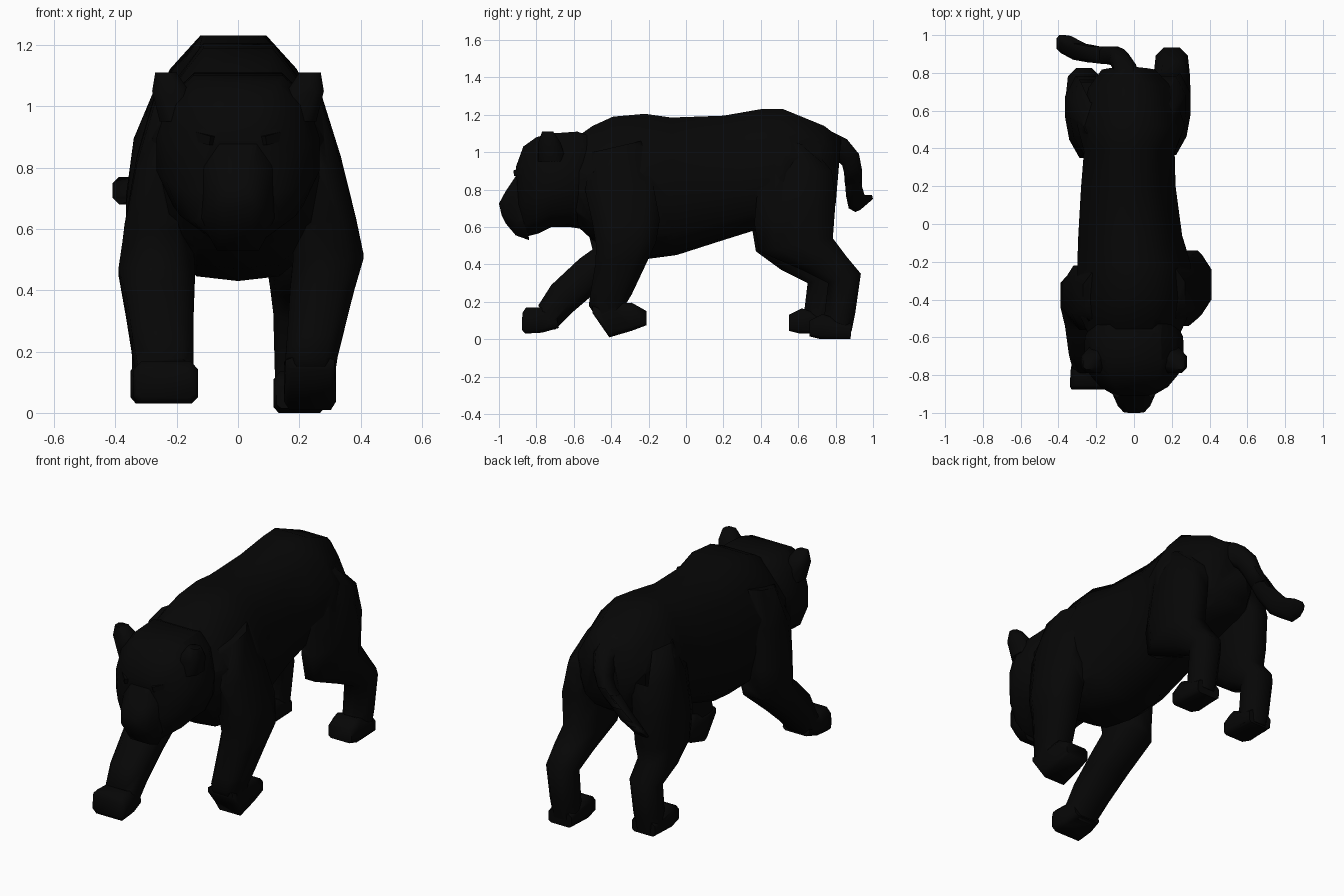
import bpy, bmesh, math
from mathutils import Vector, Matrix
from mathutils.bvhtree import BVHTree

fur = bpy.data.materials.new("black fur")
fur.diffuse_color = (0.002, 0.002, 0.002, 1)
parts = []

# Cross-sections as (side, up) fractions, right half mirrored to the left
def mirrored(half):
    return half + [(-x, z) for x, z in reversed(half) if x > 0]

LIMB = mirrored([(0.55, 1), (1, 0.5), (1, -0.5), (0.55, -1)])
HAUNCH = mirrored([(0.5, 1), (1, 0.5), (1, 0), (0.8, -0.55), (0.3, -1)])
PAW = mirrored([(0.75, 1), (1, 0.6), (1, -0.7), (0.8, -1)])
TORSO = mirrored([(0.38, 1), (0.72, 0.65), (1, 0.2), (1, -0.25),
                  (0.85, -0.7), (0.45, -0.96), (0, -1)])
SKULL = mirrored([(0.55, 1), (0.85, 0.7), (1, 0.2), (1, -0.25),
                  (0.8, -0.7), (0.42, -0.96), (0, -1)])


def finish(name, bm):
    bmesh.ops.recalc_face_normals(bm, faces=bm.faces[:])
    me = bpy.data.meshes.new(name)
    bm.to_mesh(me)
    bm.free()
    me.materials.append(fur)
    ob = bpy.data.objects.new(name, me)
    bpy.context.collection.objects.link(ob)
    parts.append(ob)


# Skin rings given as (x centre, half width, y, z of one edge, y, z of the other)
def loft(name, sections, profile=LIMB):
    bm = bmesh.new()
    rings = []
    for x, w, y0, z0, y1, z1 in sections:
        a, b = Vector((x, y0, z0)), Vector((x, y1, z1))
        rings.append([bm.verts.new(a.lerp(b, (1 + v) / 2) + Vector((u * w, 0, 0)))
                      for u, v in profile])
    n = len(profile)
    for r, s in zip(rings, rings[1:]):
        for i in range(n):
            bm.faces.new((r[i], r[(i + 1) % n], s[(i + 1) % n], s[i]))
    bm.faces.new(rings[0])
    bm.faces.new(rings[-1])
    finish(name, bm)


# Torso and neck
loft("torso", [
    (0, 0.23, -0.62, 0.64, -0.60, 1.07),
    (0, 0.28, -0.50, 0.53, -0.50, 1.14),
    (0, 0.295, -0.40, 0.47, -0.39, 1.19),
    (0, 0.30, -0.20, 0.43, -0.22, 1.205),
    (-0.02, 0.275, -0.05, 0.45, -0.08, 1.185),
    (-0.03, 0.25, 0.20, 0.53, 0.20, 1.195),
    (-0.025, 0.24, 0.36, 0.58, 0.40, 1.23),
    (-0.015, 0.285, 0.52, 0.62, 0.52, 1.23),
    (-0.02, 0.22, 0.70, 0.66, 0.74, 1.14),
    (-0.03, 0.14, 0.80, 0.72, 0.83, 1.07),
], TORSO)

# Head
loft("head", [
    (0, 0.21, -0.50, 0.58, -0.50, 1.08),
    (0, 0.26, -0.62, 0.60, -0.58, 1.11),
    (0, 0.265, -0.72, 0.60, -0.72, 1.10),
    (0, 0.235, -0.79, 0.565, -0.80, 1.08),
    (0, 0.18, -0.85, 0.55, -0.87, 1.03),
    (0, 0.115, -0.885, 0.60, -0.91, 0.92),
], SKULL)
loft("muzzle", [
    (0, 0.125, -0.84, 0.53, -0.86, 0.94),
    (0, 0.11, -0.91, 0.555, -0.905, 0.88),
    (0, 0.085, -0.965, 0.62, -0.965, 0.79),
    (0, 0.055, -0.985, 0.66, -1.0, 0.725),
])
for s, side in ((1, "right"), (-1, "left")):
    loft(side + "_ear", [
        (s * 0.18, 0.075, -0.79, 0.95, -0.64, 0.95),
        (s * 0.22, 0.06, -0.79, 1.05, -0.67, 1.05),
        (s * 0.235, 0.035, -0.77, 1.11, -0.71, 1.11),
    ])
    # Heavy brow over the eye
    bm = bmesh.new()
    bmesh.ops.create_cube(bm, size=1)
    bm.transform(Matrix.Translation((s * 0.122, -0.867, 0.90))
                 @ Matrix.Rotation(s * math.radians(42), 4, 'Z')
                 @ Matrix.Rotation(-s * math.radians(12), 4, 'Y')
                 @ Matrix.Diagonal((0.12, 0.04, 0.03, 1)))
    finish(side + "_brow", bm)

# Left front leg, reaching forward
loft("left_front_leg", [
    (-0.17, 0.10, -0.50, 1.00, -0.26, 1.06),
    (-0.235, 0.095, -0.56, 0.80, -0.22, 0.85),
    (-0.26, 0.11, -0.53, 0.60, -0.22, 0.62),
    (-0.265, 0.125, -0.50, 0.48, -0.25, 0.44),
    (-0.255, 0.11, -0.57, 0.43, -0.46, 0.27),
    (-0.245, 0.10, -0.72, 0.29, -0.60, 0.15),
    (-0.235, 0.09, -0.79, 0.18, -0.70, 0.05),
])
loft("left_front_paw", [
    (-0.235, 0.085, -0.68, 0.06, -0.70, 0.15),
    (-0.235, 0.10, -0.77, 0.035, -0.78, 0.17),
    (-0.235, 0.105, -0.86, 0.03, -0.855, 0.17),
    (-0.235, 0.095, -0.877, 0.05, -0.875, 0.14),
], PAW)

# Right front leg, trailing with the paw folded back
loft("right_front_leg", [
    (0.17, 0.10, -0.50, 1.00, -0.24, 1.06),
    (0.235, 0.10, -0.54, 0.80, -0.18, 0.85),
    (0.28, 0.105, -0.50, 0.62, -0.14, 0.64),
    (0.295, 0.115, -0.48, 0.50, -0.16, 0.52),
    (0.275, 0.105, -0.485, 0.40, -0.21, 0.41),
    (0.25, 0.09, -0.51, 0.25, -0.29, 0.24),
    (0.24, 0.085, -0.52, 0.18, -0.32, 0.19),
    (0.235, 0.075, -0.46, 0.09, -0.35, 0.07),
])
loft("right_front_paw", [
    (0.235, 0.08, -0.50, 0.14, -0.50, 0.18),
    (0.235, 0.085, -0.41, 0.01, -0.41, 0.19),
    (0.235, 0.085, -0.29, 0.045, -0.29, 0.195),
    (0.235, 0.075, -0.21, 0.075, -0.21, 0.15),
], PAW)

# Hind legs: the left one is a mirrored copy set slightly further forward
THIGH = [(0.12, 0.09, 0.46, 1.06, 0.66, 1.04), (0.17, 0.105, 0.39, 0.88, 0.78, 0.90),
         (0.19, 0.11, 0.365, 0.62, 0.80, 0.74), (0.195, 0.105, 0.39, 0.47, 0.785, 0.54)]
SHANK = [(0.20, 0.095, 0.62, 0.37, 0.86, 0.44), (0.20, 0.085, 0.76, 0.30, 0.935, 0.35),
         (0.20, 0.08, 0.74, 0.13, 0.905, 0.14), (0.20, 0.075, 0.72, 0.04, 0.885, 0.04)]
FOOT = [(0.20, 0.075, 0.88, 0.0, 0.885, 0.08), (0.20, 0.085, 0.72, 0.0, 0.73, 0.135),
        (0.20, 0.075, 0.66, 0.015, 0.66, 0.10)]


def placed(sections, left, dy, dz=0):
    return [(-0.065 - x if left else x, w, a + dy, b + dz, c + dy, d + dz)
            for x, w, a, b, c, d in sections]


for side, left, dy, dz in (("right", False, 0, 0), ("left", True, -0.11, 0.03)):
    loft(side + "_hind_leg", placed(THIGH, left, dy * 0.15) + placed(SHANK, left, dy), HAUNCH)
    loft(side + "_hind_paw", placed(FOOT, left, dy, dz), PAW)

# Tail, curling down and out to the left
loft("tail_root", [(-0.03, 0.07, 0.72, 1.02, 0.74, 1.13), (-0.05, 0.06, 0.80, 0.96, 0.86, 1.07),
                   (-0.08, 0.05, 0.835, 0.93, 0.925, 0.99), (-0.11, 0.045, 0.845, 0.89, 0.94, 0.91),
                   (-0.17, 0.05, 0.85, 0.82, 0.94, 0.84)])
loft("tail_tip", [(-0.14, 0.05, 0.85, 0.86, 0.94, 0.88), (-0.21, 0.055, 0.855, 0.77, 0.94, 0.82),
                  (-0.29, 0.06, 0.87, 0.70, 0.955, 0.77), (-0.36, 0.05, 0.905, 0.68, 0.995, 0.77),
                  (-0.38, 0.03, 0.93, 0.69, 1.0, 0.75)])

# Trim away the hidden surface of each part where it sits inside its neighbours
bpy.context.view_layer.update()
trees = {p: BVHTree.FromObject(p, bpy.context.evaluated_depsgraph_get()) for p in parts}
trimmed = {}
for part in parts:
    others = [o for o in parts if o != part and trees[part].overlap(trees[o])]
    for o in others:
        m = part.modifiers.new("trim", 'BOOLEAN')
        m.operation, m.solver, m.object = 'DIFFERENCE', 'EXACT', o
    dg = bpy.context.evaluated_depsgraph_get()
    bm = bmesh.new()
    bm.from_mesh(part.evaluated_get(dg).to_mesh())
    part.modifiers.clear()
    hidden = [f for f in bm.faces if any(
        trees[o].find_nearest(f.calc_center_median())[3] < 0.0002 for o in others)]
    if len(hidden) < len(bm.faces):
        bmesh.ops.delete(bm, geom=hidden, context='FACES')
        trimmed[part] = bm
    else:
        bm.free()
for part, bm in trimmed.items():
    bm.to_mesh(part.data)
    bm.free()
for part in parts:
    bpy.ops.object.select_all(action='DESELECT')
    part.select_set(True)
    bpy.context.view_layer.objects.active = part
    bpy.ops.object.shade_smooth_by_angle(angle=math.radians(70))
